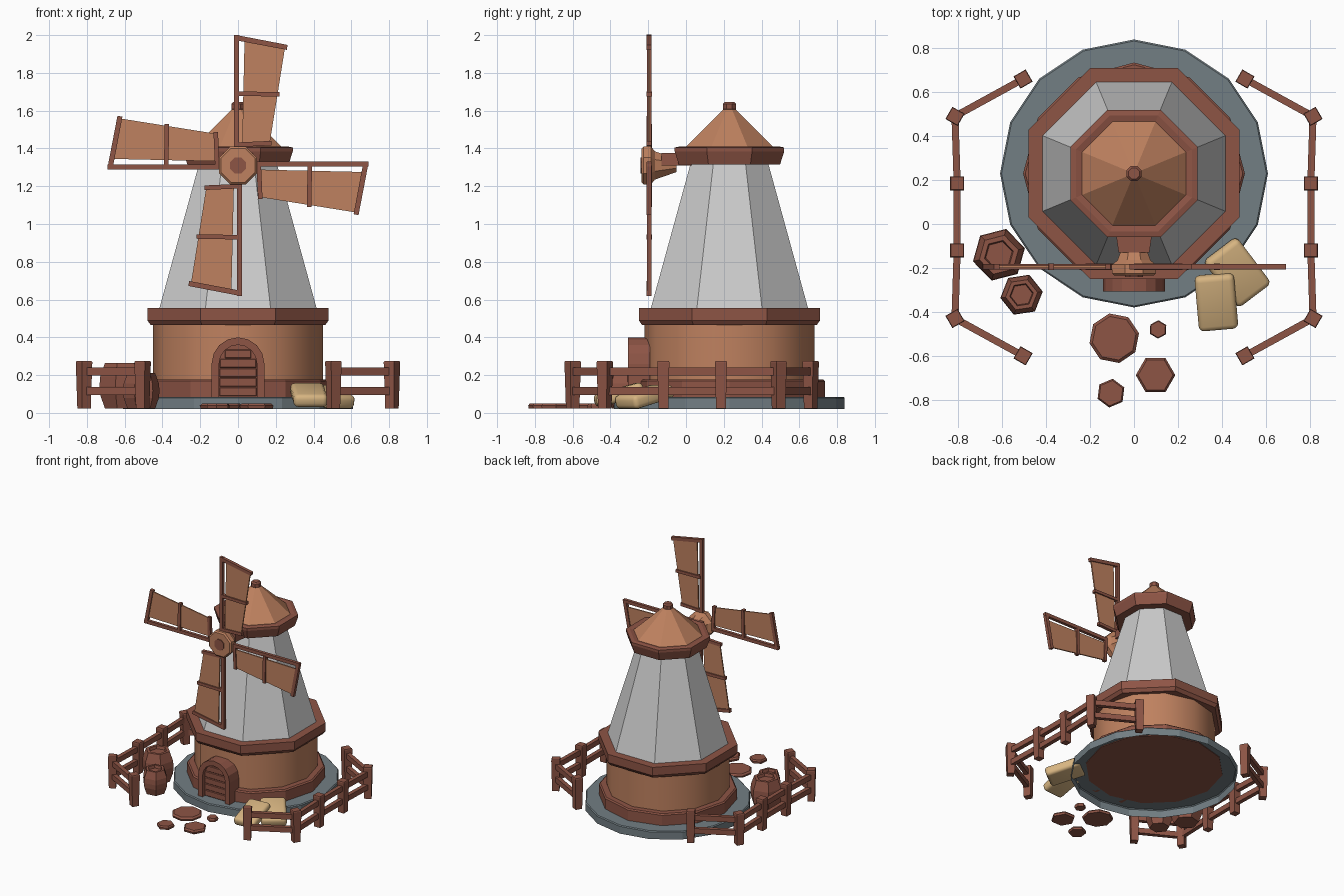
import bpy, bmesh, math
from mathutils import Matrix, Vector

if "Cube" in bpy.data.objects:
    bpy.data.objects.remove(bpy.data.objects["Cube"])

def material(name, rgb):
    m = bpy.data.materials.new(name)
    m.diffuse_color = (*rgb, 1)
    m.use_nodes = True
    m.node_tree.nodes["Principled BSDF"].inputs["Base Color"].default_value = m.diffuse_color
    return m

TRIM = material("dark_wood", (0.27, 0.09, 0.06))
WOOD = material("light_wood", (0.52, 0.22, 0.115))
STONE = material("stone", (0.17, 0.21, 0.23))
CLOTH = material("sackcloth", (0.68, 0.46, 0.22))
CY = 0.23  # tower axis

def finish(name, bm, mat, matrix=None, fix=True):
    if fix:
        bmesh.ops.recalc_face_normals(bm, faces=bm.faces)
    me = bpy.data.meshes.new(name)
    bm.to_mesh(me)
    bm.free()
    if matrix:
        me.transform(matrix)
    if mat:
        me.materials.append(mat)
    ob = bpy.data.objects.new(name, me)
    bpy.context.collection.objects.link(ob)
    return ob

def loft(name, prof, n, mat, at=(0, CY, 0), rot=0.0, flat=False, caps=True, matrix=None):
    """Turn (radius, z) points into an n-sided solid; flat=True means radii reach the flats."""
    bm = bmesh.new()
    k = 1 / math.cos(math.pi / n) if flat else 1
    off = rot + (math.pi / n if flat else 0)
    rings = [[bm.verts.new((r * k * math.cos(off + i * math.tau / n),
                            r * k * math.sin(off + i * math.tau / n), z))
              for i in range(n)] for r, z in prof]
    for a, b in zip(rings, rings[1:]):
        for i in range(n):
            j = (i + 1) % n
            bm.faces.new((a[i], a[j], b[j], b[i]))
    if caps:
        bm.faces.new(rings[0])
        bm.faces.new(rings[-1])
    return finish(name, bm, mat, Matrix.Translation(at) @ (matrix or Matrix()), fix=caps)

def prism(name, pts, y0, y1, mat, matrix=None):
    """Extrude an (x, z) outline from y0 to y1."""
    bm = bmesh.new()
    a = [bm.verts.new((x, y0, z)) for x, z in pts]
    b = [bm.verts.new((x, y1, z)) for x, z in pts]
    bm.faces.new(a)
    bm.faces.new(b[::-1])
    for i in range(len(a)):
        j = (i + 1) % len(a)
        bm.faces.new((a[i], b[i], b[j], a[j]))
    return finish(name, bm, mat, matrix)

def box(name, size, matrix, mat, bevel=0.0, segments=1):
    bm = bmesh.new()
    bmesh.ops.create_cube(bm, size=1, matrix=Matrix.Diagonal((*size, 1)))
    if bevel:
        bmesh.ops.bevel(bm, geom=bm.edges[:], offset=bevel, segments=segments,
                        affect='EDGES', profile=0.5)
    return finish(name, bm, mat, matrix)

def smooth(ob, deg=40):
    bpy.ops.object.select_all(action='DESELECT')
    ob.select_set(True)
    bpy.context.view_layer.objects.active = ob
    bpy.ops.object.shade_smooth_by_angle(angle=math.radians(deg))

# Stone plinth, open underneath
loft("stone_plinth", [(0.61, 0.02), (0.61, 0.078), (0.603, 0.085), (0.48, 0.085)], 16, STONE, caps=False)

# Timber ground floor
smooth(loft("ground_floor", [(0.45, 0.10), (0.45, 0.50)], 12, WOOD))
loft("skirting_band", [(0.505, 0.08), (0.505, 0.168), (0.495, 0.177), (0.44, 0.177)], 12, TRIM)
loft("gallery_ring", [(0.41, 0.465), (0.462, 0.465), (0.48, 0.49), (0.48, 0.556), (0.41, 0.556)],
     8, TRIM, flat=True)

# Tapered tower
loft("tower", [(0.42, 0.54), (0.20, 1.34)], 8, None, flat=True)

# Cap
loft("cap_ring", [(0.19, 1.315), (0.268, 1.315), (0.29, 1.385), (0.29, 1.405), (0.265, 1.41), (0.22, 1.40)],
     8, TRIM, flat=True)
loft("cap_roof", [(0.24, 1.40), (0.03, 1.61)], 8, WOOD, flat=True)
loft("roof_finial", [(0.028, 1.60), (0.035, 1.608), (0.035, 1.635), (0.025, 1.646)], 8, TRIM, flat=True)

# Hub and its bracket
HUB = Vector((0, 0, 1.31))
TO_FRONT = Matrix.Rotation(math.pi / 2, 4, 'X')  # +z becomes -y
loft("hub", [(0.035, 0.05), (0.075, 0.165), (0.10, 0.185), (0.10, 0.225), (0.09, 0.235)], 8, WOOD,
     at=HUB, flat=True, matrix=TO_FRONT)
loft("hub_pin", [(0.042, 0.22), (0.042, 0.242)], 8, TRIM, at=HUB, flat=True, matrix=TO_FRONT)
prism("hub_bracket", [(-0.1, -0.08), (0.1, -0.08), (0.07, 0.13), (-0.07, 0.13)], -0.065, 0, TRIM,
      Matrix.Translation((0, 0, 1.31)) @ Matrix.Rotation(math.pi, 4, 'Z')
      @ Matrix.Rotation(-math.pi / 2, 4, 'X'))
bpy.data.objects["hub_bracket"].data.transform(Matrix())

# Four sails, each drawn pointing up and turned about the hub
SAIL_PARTS = [
    ("sail_spar", [(-0.021, 0.10), (0.006, 0.10), (0.006, 0.69), (-0.021, 0.69)], 0.012, TRIM),
    ("sail_tip_bar", [(-0.018, 0.664), (0.258, 0.612), (0.263, 0.638), (-0.018, 0.692)], 0.013, TRIM),
    ("sail_mid_bar", [(0, 0.368), (0.22, 0.365), (0.22, 0.388), (0, 0.392)], 0.015, TRIM),
    ("sail_root_bar", [(0, 0.098), (0.178, 0.106), (0.178, 0.13), (0, 0.122)], 0.013, TRIM),
    ("sail_cloth", [(0.022, 0.11), (0.168, 0.118), (0.25, 0.632), (0.035, 0.675)], 0.005, WOOD),
]
for k in range(4):
    turn = Matrix.Translation(HUB) @ Matrix.Rotation(k * math.pi / 2, 4, 'Y')
    for name, pts, half, mat in SAIL_PARTS:
        prism(f"{name}_{k + 1}", pts, -0.195 - half, -0.195 + half, mat, turn)

# Arched door
def arch(r, spring=0.26, n=8):
    return [(r, 0.085)] + [(r * math.cos(math.pi * i / n), spring + r * math.sin(math.pi * i / n))
                           for i in range(n + 1)] + [(-r, 0.085)]

prism("door_frame", arch(0.14) + arch(0.1)[::-1], -0.307, -0.19, TRIM)
prism("door_panel", arch(0.102), -0.275, -0.19, TRIM)
for i in range(5):
    z = 0.112 + i * 0.05
    w = 0.1 if z < 0.26 else math.sqrt(0.1 ** 2 - (z + 0.02 - 0.26) ** 2)
    box(f"door_plank_{i + 1}", (2 * w, 0.02, 0.047), Matrix.Translation((0, -0.273, z)), TRIM, 0.004)

# Fence on both sides
POSTS = [(0.505, 0.66), (0.815, 0.49), (0.805, 0.185), (0.805, -0.12), (0.815, -0.43), (0.505, -0.60)]
TURNS = [30, 60, 0, 0, 30, 60]
for side, s in (("right", 1), ("left", -1)):
    for i, ((x, y), t) in enumerate(zip(POSTS, TURNS)):
        loft(f"fence_post_{side}_{i + 1}", [(0.026, 0.022), (0.032, 0.268), (0.029, 0.275)], 4, TRIM,
             at=(s * x, y, 0), rot=math.radians(s * -t), flat=True)
    for i, (p, q) in enumerate(zip(POSTS, POSTS[1:])):
        a, b = Vector((s * p[0], p[1], 0)), Vector((s * q[0], q[1], 0))
        d = b - a
        for level, z in (("low", 0.115), ("high", 0.22)):
            m = Matrix.Translation((a + b) / 2 + Vector((0, 0, z))) @ \
                Matrix.Rotation(math.atan2(d.y, d.x), 4, 'Z')
            box(f"fence_rail_{level}_{side}_{i + 1}", (d.length, 0.032, 0.042), m, TRIM)

# Hexagonal barrels with sunken lids
for i, (x, y, s, h, rot) in enumerate([(-0.615, -0.14, 1.0, 0.243, 0.25), (-0.512, -0.322, 0.8, 0.19, 0.15)]):
    loft(f"barrel_{i + 1}", [(0.092 * s, 0.022), (0.118 * s, 0.022 + h * 0.3), (0.122 * s, 0.022 + h * 0.5),
         (0.118 * s, 0.022 + h * 0.7), (0.092 * s, 0.022 + h), (0.068 * s, 0.022 + h), (0.062 * s, h)],
         6, TRIM, at=(x, y, 0), rot=rot)

# Sacks leaning on the plinth
def sack(name, loc, size, yaw, pitch):
    m = Matrix.Translation(loc) @ Matrix.Rotation(math.radians(yaw), 4, 'Z') @ \
        Matrix.Rotation(math.radians(pitch), 4, 'X')
    smooth(box(name, size, m, CLOTH, 0.025, 3), 60)

sack("sack_lower", (0.47, -0.22, 0.085), (0.19, 0.27, 0.075), 37, 14)
sack("sack_upper", (0.375, -0.355, 0.095), (0.18, 0.26, 0.07), 5, 16)

# Stepping stones
for i, (x, y, r, n, rot) in enumerate([(-0.09, -0.52, 0.115, 8, 0.2), (0.11, -0.48, 0.042, 6, 0.5),
                                       (0.098, -0.688, 0.09, 6, 0.0), (-0.105, -0.77, 0.066, 6, 0.4)]):
    loft(f"stepping_stone_{i + 1}", [(r * 0.95, 0.022), (r, 0.038), (r * 0.88, 0.05)], n, TRIM,
         at=(x, y, 0), rot=rot)
